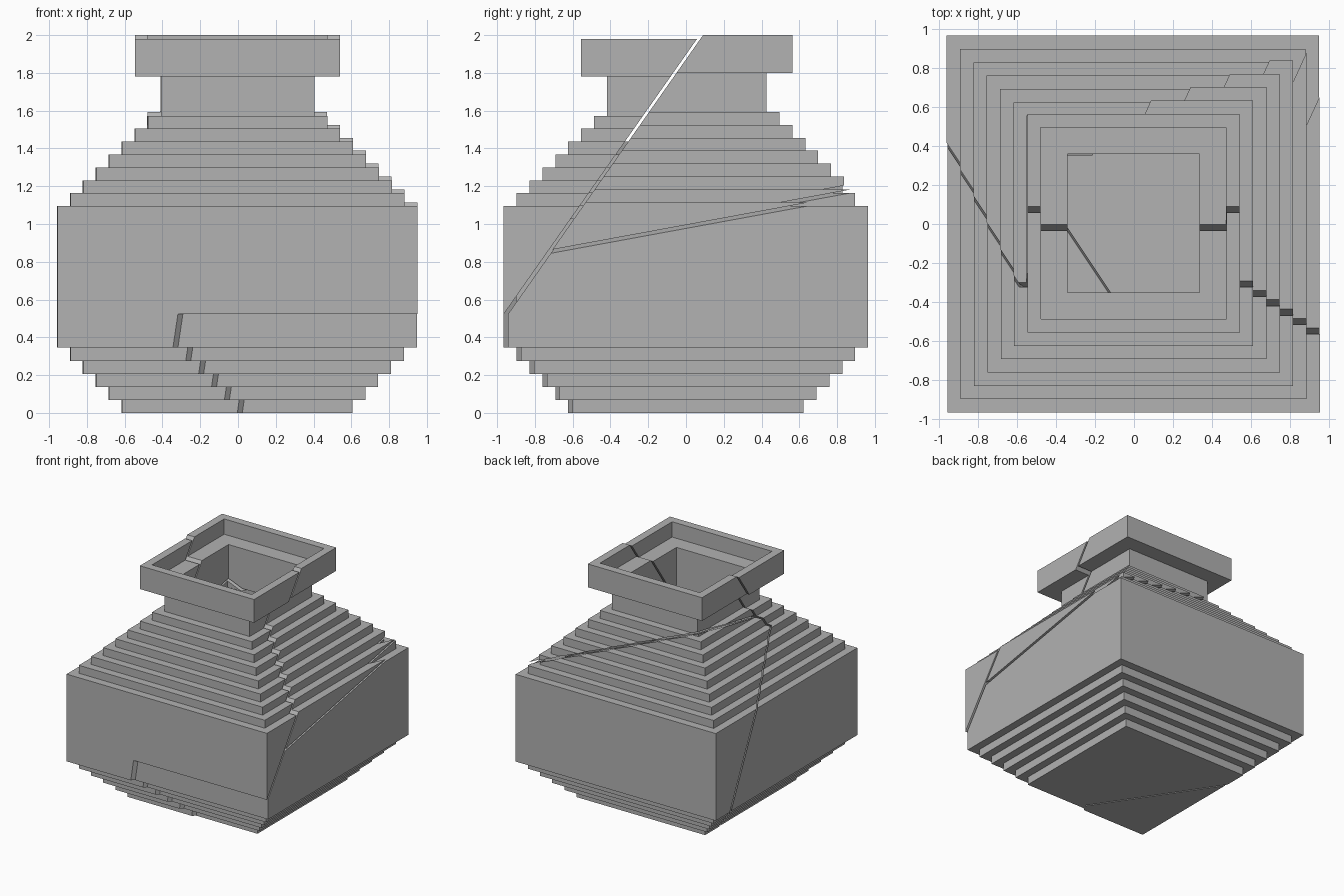
import bpy, bmesh
from mathutils import Vector

if "Cube" in bpy.data.objects:
    bpy.data.objects.remove(bpy.data.objects["Cube"])

S = 0.0683          # step size and wall thickness
BODY = 0.953        # half width of the body
LOW, HIGH, NECK, RIM, TOP = 0.345, 1.095, 1.573, 1.78, 1.98

stone = bpy.data.materials.new("grey_stone")
stone.diffuse_color = (0.445, 0.445, 0.445, 1)
stone.use_nodes = True
stone.node_tree.nodes["Principled BSDF"].inputs["Base Color"].default_value = stone.diffuse_color


def layer_rings(layers):
    """Two square rings (half width, z) for each layer (steps inward, z0, z1)."""
    return [(BODY - n * S, z) for n, z0, z1 in layers for z in (z0, z1)]


# Outer layers: widening foot, body, narrowing shoulder, neck, rim
low_z = [LOW * k / 5 for k in range(6)]
high_z = [HIGH + (NECK - HIGH) * k / 7 for k in range(8)]
outer = [(5 - k, low_z[k], low_z[k + 1]) for k in range(5)]
outer += [(0, LOW, HIGH)]
outer += [(k + 1, high_z[k], high_z[k + 1]) for k in range(7)]
outer += [(8, NECK, RIM), (6, RIM, TOP)]

# Cavity layers follow the outside one wall thickness in
inner = [(7 - k, low_z[k], low_z[k + 1]) for k in range(1, 5)]
inner += [(2, LOW, LOW + S), (1, LOW + S, HIGH - S), (2, HIGH - S, HIGH)]
inner += [(k + 3, high_z[k], high_z[k + 1]) for k in range(7)]
inner += [(9, NECK, RIM + S), (7, RIM + S, TOP)]


def make_shell():
    """Closed hollow vase: up the outside, over the lip, down the inside."""
    bm = bmesh.new()
    rings = []
    for h, z in layer_rings(outer) + layer_rings(inner)[::-1]:
        rings.append([bm.verts.new((x * h, y * h, z))
                      for x, y in ((-1, -1), (1, -1), (1, 1), (-1, 1))])
    for a, b in zip(rings, rings[1:]):
        for i in range(4):
            j = (i + 1) % 4
            bm.faces.new((a[i], a[j], b[j], b[i]))
    bm.faces.new(rings[0])
    bm.faces.new(rings[-1])
    # merge the doubled rings where neighbouring cavity layers share a width
    bmesh.ops.remove_doubles(bm, verts=bm.verts, dist=1e-5)
    bmesh.ops.recalc_face_normals(bm, faces=bm.faces)
    me = bpy.data.meshes.new("vase_shell")
    bm.to_mesh(me)
    bm.free()
    me.materials.append(stone)
    return me


def half_space(name, co, normal):
    """A huge block filling the side of a plane that the normal points to."""
    n = Vector(normal).normalized()
    bpy.ops.mesh.primitive_cube_add(size=8, location=Vector(co) + n * 4)
    ob = bpy.context.object
    ob.name = name
    ob.rotation_mode = 'QUATERNION'
    ob.rotation_quaternion = n.to_track_quat('Z', 'Y')
    ob.hide_render = True
    return ob


def two_sides(name, co, normal):
    n = Vector(normal)
    return half_space(name + "_plus", co, n), half_space(name + "_minus", co, -n)


# Break planes
front_up, front_down = two_sides("front_break", (0, -0.955, 0.52), (0, -1.424, 1))
back_up, back_down = two_sides("back_break", (BODY, -0.71, 0.848), (0.4, -0.184, 1))
left_back, left_front = two_sides("left_break", (0, -0.5, 0), (1.5, 1, 0.48))
side_right, side_left = two_sides("side_break", (0, -0.61, 0), (0.87, -1, -0.13))

# Shards: blocks removed from the whole shell, then the small displacement
shards = {
    "front_upper_shard": ((front_down,), (-0.002, -0.012, 0)),
    "back_upper_shard": ((front_up, back_down), (-0.003, 0.02, 0.02)),
    "front_left_foot_shard": ((front_up, back_up, left_back, side_right),
                              (-0.002, -0.012, 0)),
    "back_lower_shard": ((front_up, back_up, left_front, side_right),
                         (-0.006, 0.011, 0)),
    "right_lower_shard": ((front_up, back_up, side_left), (-0.006, 0.011, 0)),
}

shell = make_shell()
for name, (cutters, offset) in shards.items():
    ob = bpy.data.objects.new(name, shell.copy())
    bpy.context.collection.objects.link(ob)
    for c in cutters:
        m = ob.modifiers.new("break", 'BOOLEAN')
        m.operation, m.solver, m.object = 'DIFFERENCE', 'EXACT', c
    bpy.context.view_layer.update()
    dg = bpy.context.evaluated_depsgraph_get()
    cut = bpy.data.meshes.new_from_object(ob.evaluated_get(dg))
    ob.modifiers.clear()
    ob.data = cut
    cut.materials.clear()
    cut.materials.append(stone)
    for p in cut.polygons:
        p.material_index = 0
    ob.location = offset

for ob in (front_up, front_down, back_up, back_down,
           left_back, left_front, side_right, side_left):
    bpy.data.objects.remove(ob)
